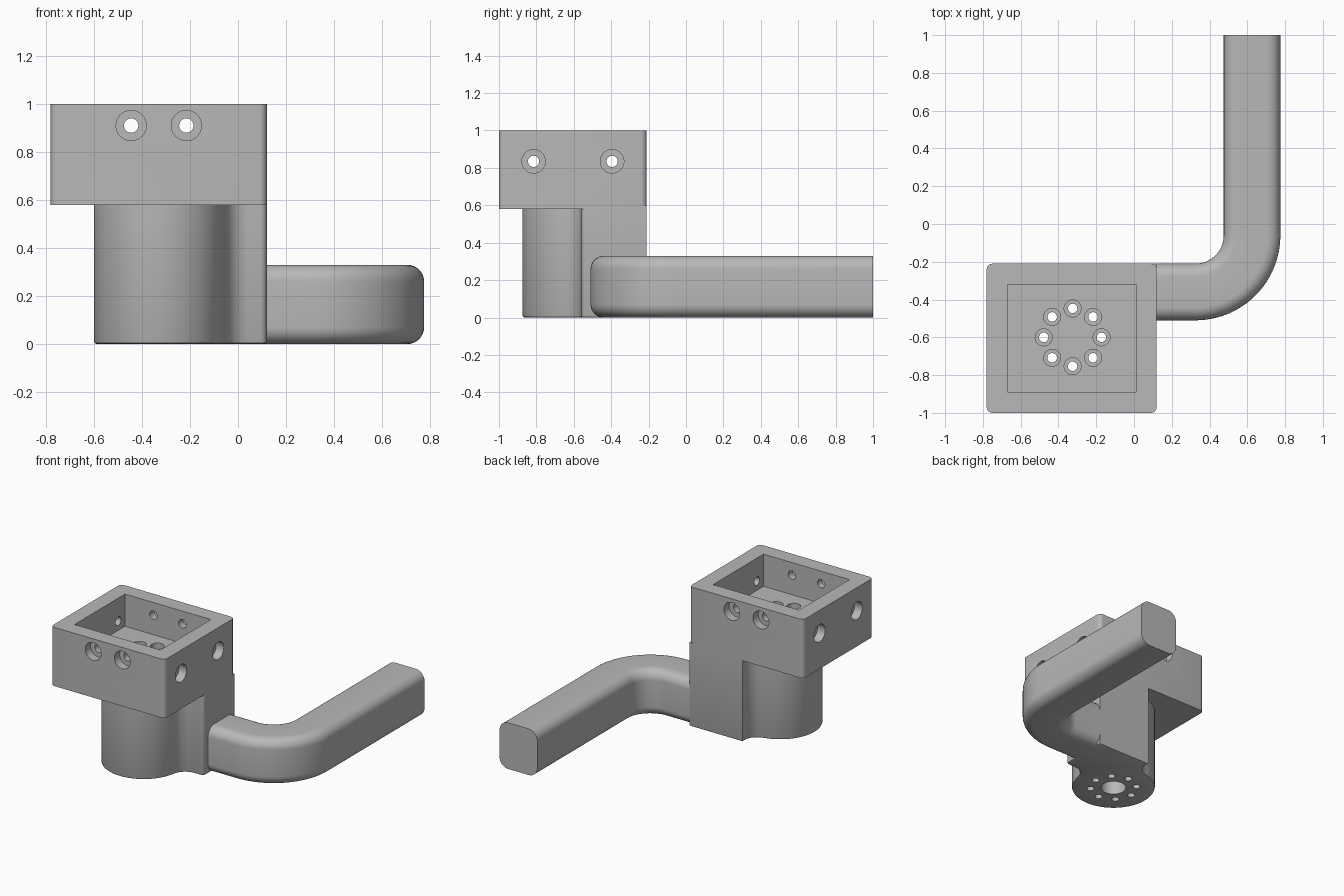
import bpy, bmesh
from math import sin, cos, pi, sqrt, atan2
from mathutils import Matrix, Vector

if "Cube" in bpy.data.objects:
    bpy.data.objects.remove(bpy.data.objects["Cube"], do_unlink=True)

grey = bpy.data.materials.new("plain grey")
grey.use_nodes = True
grey.diffuse_color = (0.48, 0.48, 0.48, 1)
grey.node_tree.nodes["Principled BSDF"].inputs["Base Color"].default_value = grey.diffuse_color


def make(name, bm):
    bmesh.ops.recalc_face_normals(bm, faces=bm.faces)
    mesh = bpy.data.meshes.new(name)
    bm.to_mesh(mesh)
    bm.free()
    mesh.materials.append(grey)
    ob = bpy.data.objects.new(name, mesh)
    bpy.context.collection.objects.link(ob)
    return ob


def arc(cx, cy, r, a0, a1, n):
    return [(cx + r * cos(a0 + (a1 - a0) * i / n), cy + r * sin(a0 + (a1 - a0) * i / n))
            for i in range(n + 1)]


def skin(bm, rings):
    """Join rings of points into a closed, capped solid."""
    rings = [[bm.verts.new(p) for p in ring] for ring in rings]
    n = len(rings[0])
    for a, b in zip(rings, rings[1:]):
        for i in range(n):
            bm.faces.new((a[i], a[(i + 1) % n], b[(i + 1) % n], b[i]))
    bm.faces.new(rings[0])
    bm.faces.new(rings[-1])


def rounded_rect(x0, x1, y0, y1, r, n):
    pts = []
    for k, (x, y) in enumerate([(x1 - r, y1 - r), (x0 + r, y1 - r), (x0 + r, y0 + r), (x1 - r, y0 + r)]):
        pts += arc(x, y, r, k * pi / 2, (k + 1) * pi / 2, n)
    return pts


def prism(name, outline, z0, z1):
    bm = bmesh.new()
    skin(bm, [[(x, y, z) for x, y in outline] for z in (z0, z1)])
    return make(name, bm)


def stepped_pin(bm, origin, direction, steps):
    """Turned pin: steps are (distance along direction, radius)."""
    m = Matrix.Translation(origin) @ Vector(direction).to_track_quat('Z', 'Y').to_matrix().to_4x4()
    skin(bm, [[m @ Vector((x, y, d)) for x, y in arc(0, 0, r, 0, 2 * pi, 32)[:-1]]
              for d, r in steps])


def cut(ob, cutters):
    for c in cutters:
        mod = ob.modifiers.new("cut", 'BOOLEAN')
        mod.operation, mod.solver, mod.object = 'DIFFERENCE', 'EXACT', c
        apply(ob, mod)


def apply(ob, mod):
    bpy.ops.object.select_all(action='DESELECT')
    bpy.context.view_layer.objects.active = ob
    ob.select_set(True)
    bpy.ops.object.modifier_apply(modifier=mod.name)


def smooth(ob):
    bpy.ops.object.select_all(action='DESELECT')
    bpy.context.view_layer.objects.active = ob
    ob.select_set(True)
    bpy.ops.object.shade_smooth_by_angle(angle=0.6)


LEFT, RIGHT, FRONT, BACK = 0.12, -0.78, -1.0, -0.21
WALL, BASE, FLOOR = 0.11, 0.58, 0.77
CX, CY, R = -0.325, -0.6, 0.275

# Open housing
housing = prism("housing", rounded_rect(RIGHT, LEFT, FRONT, BACK, 0.03, 5), BASE, 1.0)

# Round column blended into a flat web with concave fillets
web_front, web_end, f = -0.56, -0.3, 0.1
ay = CY + sqrt((R + f) ** 2 - (web_end - f - CX) ** 2)
bx = CX + sqrt((R + f) ** 2 - (web_front - f - CY) ** 2)
a_ang = atan2(ay - CY, web_end - f - CX)
b_ang = atan2(web_front - f - CY, bx - CX)
c = 0.025
outline = arc(LEFT - c, web_front + c, c, -pi / 2, 0, 4)
outline += [(LEFT, BACK), (web_end, BACK)]
outline += arc(web_end - f, ay, f, 0, a_ang - pi, 10)
outline += arc(CX, CY, R, a_ang, b_ang + 2 * pi, 48)[1:]
outline += arc(bx, web_front - f, f, b_ang + pi, pi / 2, 10)[1:]
column = prism("column", outline, 0, BASE + 0.02)
bev = column.modifiers.new("foot_edge", 'BEVEL')
bev.width, bev.segments, bev.limit_method = 0.012, 2, 'WEIGHT'
weights = column.data.attributes.new("bevel_weight_edge", 'FLOAT', 'EDGE')
for e in column.data.edges:
    if all(column.data.vertices[v].co.z < 0.001 for v in e.vertices):
        weights.data[e.index].value = 1
apply(column, bev)

# Cutter: pocket in the housing
pocket = prism("pocket_cutter", [(RIGHT + WALL, FRONT + WALL), (LEFT - WALL, FRONT + WALL),
               (LEFT - WALL, BACK - WALL), (RIGHT + WALL, BACK - WALL)], FLOOR, 1.1)

# Cutter: counterbored holes in the four walls
bm = bmesh.new()
wall_steps = [(-0.05, 0.063), (0.06, 0.063), (0.06, 0.03), (WALL + 0.04, 0.03)]
for x in (-0.445, -0.215):
    stepped_pin(bm, (x, FRONT, 0.91), (0, 1, 0), wall_steps)
    stepped_pin(bm, (x, BACK, 0.91), (0, -1, 0), wall_steps)
for y in (-0.815, -0.395):
    stepped_pin(bm, (LEFT, y, 0.835), (-1, 0, 0), wall_steps)
    stepped_pin(bm, (RIGHT, y, 0.835), (1, 0, 0), wall_steps)
wall_holes = make("wall_hole_cutter", bm)

# Cutter: ring of eight counterbored holes through the column, plus a blind centre bore
bm = bmesh.new()
for k in range(8):
    a = k * pi / 4
    stepped_pin(bm, (CX + 0.153 * cos(a), CY + 0.153 * sin(a), FLOOR), (0, 0, -1),
                [(-0.05, 0.045), (0.06, 0.045), (0.06, 0.025), (FLOOR + 0.05, 0.025)])
stepped_pin(bm, (CX, CY, 0), (0, 0, 1), [(-0.05, 0.083), (0.15, 0.083)])
column_holes = make("column_hole_cutter", bm)

cut(housing, [pocket, wall_holes, column_holes])
cut(column, [column_holes])
for helper in (pocket, wall_holes, column_holes):
    bpy.data.objects.remove(helper, do_unlink=True)

# Bent arm: rounded section swept along a straight, a quarter bend and a straight
section = rounded_rect(-0.15, 0.15, 0, 0.33, 0.07, 8)
bend_x, bend_y, bend_r = 0.325, -0.06, 0.3
path = [(0.09, bend_y - bend_r, -pi / 2)]
path += [(x, y, -pi / 2 + i * pi / 48) for i, (x, y) in
         enumerate(arc(bend_x, bend_y, bend_r, -pi / 2, 0, 24))]
path.append((bend_x + bend_r, 1.0, 0))
bm = bmesh.new()
skin(bm, [[(x + u * cos(a), y + u * sin(a), z) for u, z in section] for x, y, a in path])
arm = make("bent_arm", bm)

for part in (housing, column, arm):
    smooth(part)
